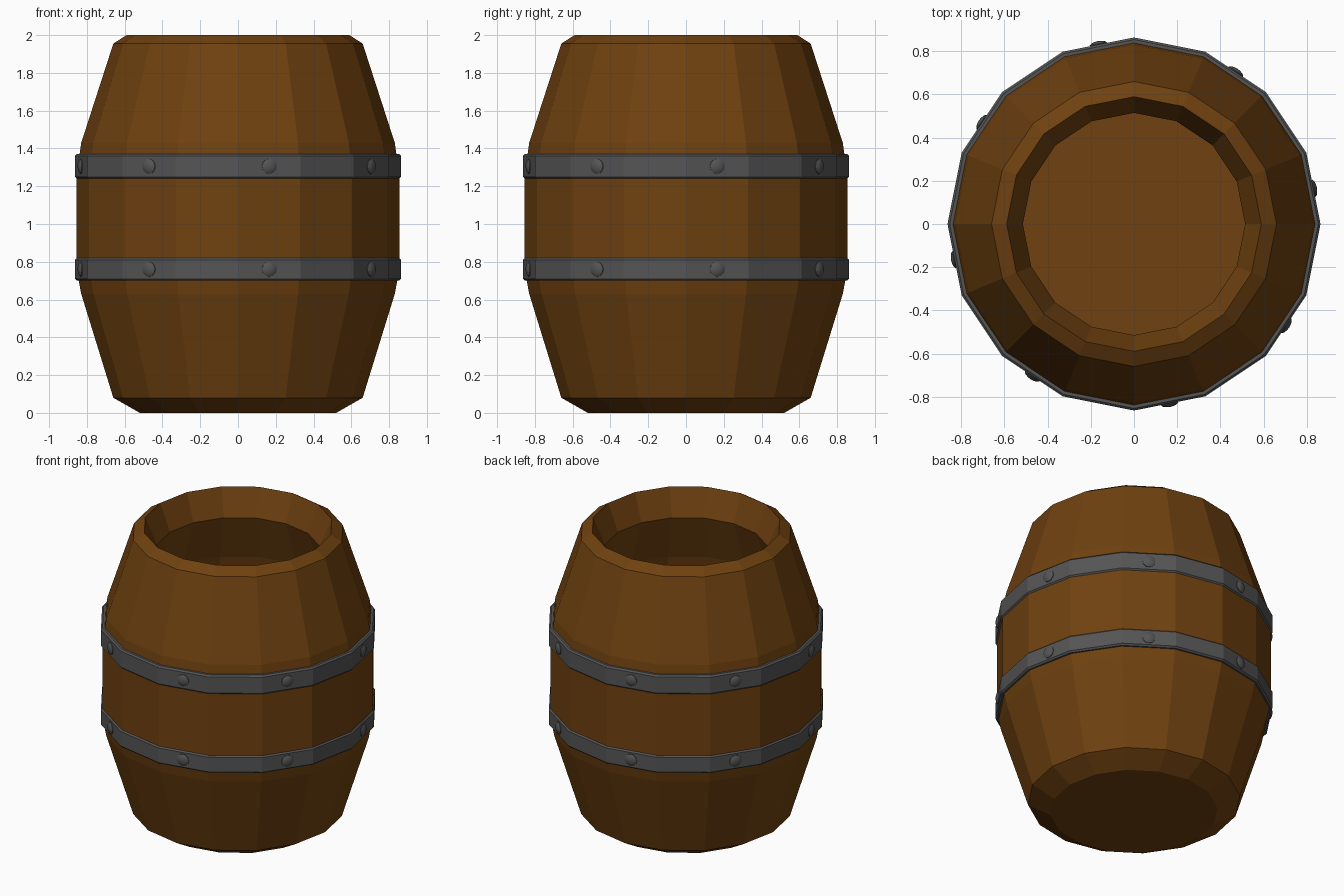
import bpy, bmesh, math
from mathutils import Matrix

cube = bpy.data.objects.get("Cube")
if cube:
    bpy.data.objects.remove(cube, do_unlink=True)


def material(name, color):
    mat = bpy.data.materials.new(name)
    mat.use_nodes = True
    mat.diffuse_color = color
    mat.node_tree.nodes["Principled BSDF"].inputs["Base Color"].default_value = color
    return mat


def add_lathe(bm, profile, sides, closed=False, matrix=Matrix()):
    """Spin a (radius, height) profile around z; radius 0 becomes a pole."""
    rings = []
    for r, z in profile:
        if r == 0:
            rings.append([bm.verts.new(matrix @ Matrix.Translation((0, 0, z)).translation)] * sides)
        else:
            rings.append([bm.verts.new((matrix @ Matrix.Rotation(math.tau * i / sides, 4, 'Z')
                                        @ Matrix.Translation((r, 0, z))).translation)
                          for i in range(sides)])
    pairs = list(zip(rings, rings[1:]))
    if closed:
        pairs.append((rings[-1], rings[0]))
    for low, high in pairs:
        for i in range(sides):
            j = (i + 1) % sides
            corners = dict.fromkeys((low[i], low[j], high[j], high[i]))
            bm.faces.new(list(corners))


def finish(bm, name, mat, smooth=False):
    bmesh.ops.recalc_face_normals(bm, faces=bm.faces)
    for face in bm.faces:
        face.smooth = smooth
    mesh = bpy.data.meshes.new(name)
    bm.to_mesh(mesh)
    bm.free()
    mesh.materials.append(mat)
    obj = bpy.data.objects.new(name, mesh)
    bpy.context.collection.objects.link(obj)
    return obj


wood = material("brown wood", (0.16, 0.053, 0.005, 1))
iron = material("dark iron", (0.09, 0.09, 0.09, 1))
SIDES = 16

# Hollow barrel body: outer staves, bevelled rim, then the inner cavity
outer = [(0, 0), (0.52, 0), (0.66, 0.08), (0.83, 0.63), (0.855, 0.76),
         (0.855, 1.26), (0.83, 1.43), (0.66, 1.955), (0.59, 2)]
inner = [(0.515, 1.82), (0.63, 1.5), (0.68, 1.26), (0.68, 0.76), (0.53, 0.2), (0, 0.2)]
bm = bmesh.new()
add_lathe(bm, outer + inner, SIDES)
finish(bm, "barrel_body", wood)

# Iron hoops with small chamfers, and eight rivets on each
BAND_RADIUS = 0.864
APOTHEM = BAND_RADIUS * math.cos(math.pi / SIDES)
rivet_profile = [(0.04, -0.01), (0.04, 0.004), (0.03, 0.011), (0.016, 0.015), (0, 0.017)]
for name, low, high in (("lower", 0.70, 0.82), ("upper", 1.24, 1.37)):
    bm = bmesh.new()
    c = 0.01
    add_lathe(bm, [(0.8, low), (BAND_RADIUS - c, low), (BAND_RADIUS, low + c),
                   (BAND_RADIUS, high - c), (BAND_RADIUS - c, high), (0.8, high)],
              SIDES, closed=True)
    finish(bm, name + "_hoop", iron)

    bm = bmesh.new()
    for k in range(8):
        angle = math.pi / SIDES + k * math.tau / 8
        place = (Matrix.Rotation(angle, 4, 'Z')
                 @ Matrix.Translation((APOTHEM, 0, (low + high) / 2))
                 @ Matrix.Rotation(math.pi / 2, 4, 'Y'))
        add_lathe(bm, rivet_profile, 12, matrix=place)
    rivets = finish(bm, name + "_rivets", iron, smooth=True)
    bpy.ops.object.select_all(action='DESELECT')
    rivets.select_set(True)
    bpy.context.view_layer.objects.active = rivets
    bpy.ops.object.shade_smooth_by_angle(angle=math.radians(40))
